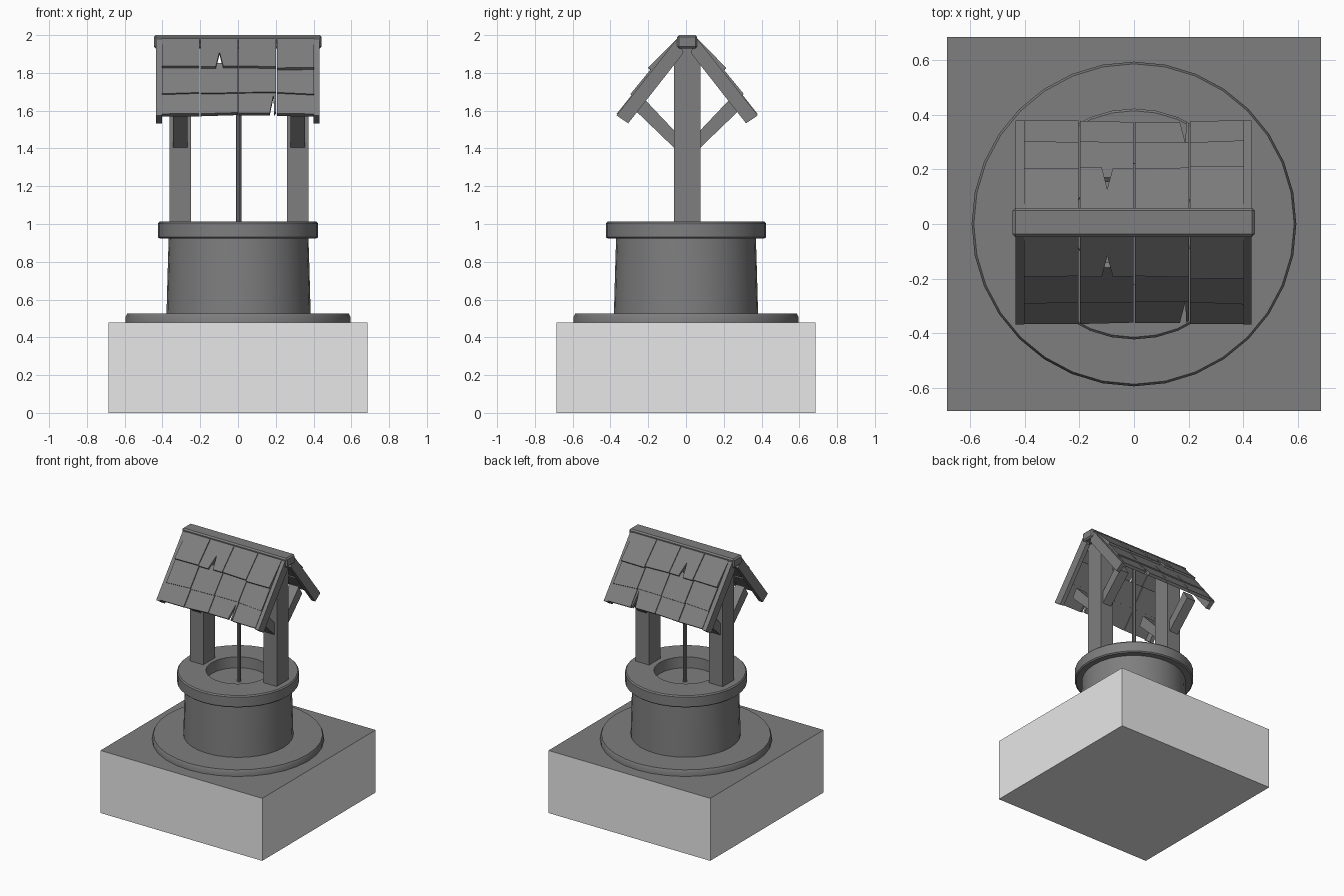
import bpy, bmesh, math, random
from mathutils import Vector

if "Cube" in bpy.data.objects:
    bpy.data.objects.remove(bpy.data.objects["Cube"])

random.seed(4)


def material(name, v):
    m = bpy.data.materials.new(name)
    m.diffuse_color = (v, v, v, 1)
    m.use_nodes = True
    m.node_tree.nodes["Principled BSDF"].inputs["Base Color"].default_value = m.diffuse_color
    return m


GREY = material("mid grey", 0.21)
LIGHT = material("light grey", 0.8)
CY = 0.006  # roof centre line in y


def finish(bm, name, mats=(GREY,), bevel=0, smooth=False):
    bmesh.ops.remove_doubles(bm, verts=bm.verts, dist=1e-5)
    bmesh.ops.recalc_face_normals(bm, faces=bm.faces)
    me = bpy.data.meshes.new(name)
    bm.to_mesh(me)
    bm.free()
    ob = bpy.data.objects.new(name, me)
    bpy.context.collection.objects.link(ob)
    for m in mats:
        me.materials.append(m)
    if bevel:
        b = ob.modifiers.new("bevel", 'BEVEL')
        b.width, b.segments = bevel, 1
    if smooth:
        bpy.ops.object.select_all(action='DESELECT')
        ob.select_set(True)
        bpy.context.view_layer.objects.active = ob
        bpy.ops.object.shade_smooth_by_angle(angle=math.radians(30))
    return ob


def box(name, x0, x1, y0, y1, z0, z1, **kw):
    return prism(name, [(y0, z0), (y1, z0), (y1, z1), (y0, z1)], x0, x1, **kw)


def prism(name, yz, x0, x1, **kw):
    """Side outline in y/z extruded along x."""
    bm = bmesh.new()
    f = bm.faces.new([bm.verts.new((x0, y, z)) for y, z in yz])
    r = bmesh.ops.extrude_face_region(bm, geom=[f])
    new = [v for v in r['geom'] if isinstance(v, bmesh.types.BMVert)]
    bmesh.ops.translate(bm, verts=new, vec=(x1 - x0, 0, 0))
    return finish(bm, name, **kw)


def lathe(name, prof, n=32, cx=0.0, cy=0.0):
    """Radius/height outline, starting and ending on the axis."""
    bm = bmesh.new()
    rings = []
    for i in range(n):
        a = 2 * math.pi * i / n
        rings.append([bm.verts.new((cx + r * math.cos(a), cy + r * math.sin(a), z)) for r, z in prof])
    for i in range(n):
        a, b = rings[i], rings[(i + 1) % n]
        for k in range(len(prof) - 1):
            q = [a[k], b[k], b[k + 1], a[k + 1]]
            bm.faces.new(q)
    bmesh.ops.remove_doubles(bm, verts=bm.verts, dist=1e-5)
    bmesh.ops.dissolve_degenerate(bm, edges=bm.edges, dist=1e-6)
    return finish(bm, name, smooth=True)


def shingle(name, side, top, bot, outline):
    """Thin plate; outline is (x, t) with t from 0 at the top edge to 1 at the bottom."""
    p0 = Vector((0, top[0], top[1]))
    p1 = Vector((0, bot[0], bot[1]))
    d = p1 - p0
    normal = Vector((0, -d.z, d.y)).normalized()
    bm = bmesh.new()
    vs = []
    for x, t in outline:
        p = p0 + d * t
        p.x = x
        vs.append(bm.verts.new(p))
    f = bm.faces.new(vs)
    r = bmesh.ops.extrude_face_region(bm, geom=[f])
    new = [v for v in r['geom'] if isinstance(v, bmesh.types.BMVert)]
    bmesh.ops.translate(bm, verts=new, vec=-normal * 0.022)
    for v in bm.verts:
        v.co.y = CY + side * v.co.y
    return finish(bm, name)


# ground block with a grey top
base = box("ground_block", -0.685, 0.685, -0.685, 0.685, 0, 0.478, mats=(LIGHT, GREY))
for p in base.data.polygons:
    p.material_index = 1 if p.normal.z > 0.5 else 0

# round stonework
lathe("plinth", [(0, .47), (.595, .47), (.595, .508), (.587, .525), (0, .525)])
lathe("well_wall", [(0, .51), (.382, .51), (.378, .66), (.374, .8), (.37, .925), (0, .925)], cx=.003)
lathe("well_rim", [(0, .922), (.414, .922), (.423, .93), (.423, 1.004), (.415, 1.013),
                   (.222, 1.013), (.22, .93), (0, .93)])
lathe("rope", [(0, .925), (.015, .925), (.015, 1.95), (0, 1.95)], n=10, cx=.004, cy=CY)

# ridge beam
box("ridge_beam", -.445, .443, CY - .053, CY + .053, 1.93, 2.0, bevel=.01)

for sx in (-1, 1):
    c = .005 + sx * .311
    side_name = "left" if sx < 0 else "right"
    box(side_name + "_post", c - .057, c + .057, CY - .07, CY + .07, 1.0, 1.95)
    for sy in (-1, 1):
        end = "front" if sy < 0 else "back"
        # rafters at the gable ends
        yz = [(.045, 1.99), (.374, 1.575), (.312, 1.533), (.02, 1.905)]
        x = -.002 + sx * .417
        prism(f"{end}_{side_name}_rafter", [(CY + sy * y, z) for y, z in yz], x - .016, x + .016)
        # diagonal braces
        yz = [(.05, 1.385), (.265, 1.592), (.225, 1.66), (.05, 1.475)]
        prism(f"{end}_{side_name}_brace", [(CY + sy * y, z) for y, z in yz], c - .038, c + .038)

# shingle rows: top edge and bottom edge in y/z
ROWS = [((.05, 1.985), (.202, 1.832)), ((.165, 1.853), (.296, 1.693)), ((.268, 1.715), (.37, 1.587))]
COLS = [(-.403, -.203), (-.198, -.001), (.003, .202), (.206, .403)]
for r, (top, bot) in enumerate(ROWS):
    for c, (x0, x1) in enumerate(COLS):
        a, b = 1 + random.uniform(-.04, .04), 1 + random.uniform(-.04, .04)
        out = [(x0, 0), (x1, 0), (x1, b)]
        if (r, c) == (0, 1):    # split in the top row
            out += [(-.078, b), (-.098, .48), (-.118, a)]
        if (r, c) == (2, 2):    # split in the bottom row
            out = [(x0, 0), (x1, 0), (x1, .9), (.192, b), (.188, .25), (.168, a)]
        out.append((x0, a))
        for sy in (-1, 1):
            shingle(f"{'front' if sy < 0 else 'back'}_shingle_{r + 1}_{c + 1}", sy, top, bot, out)
